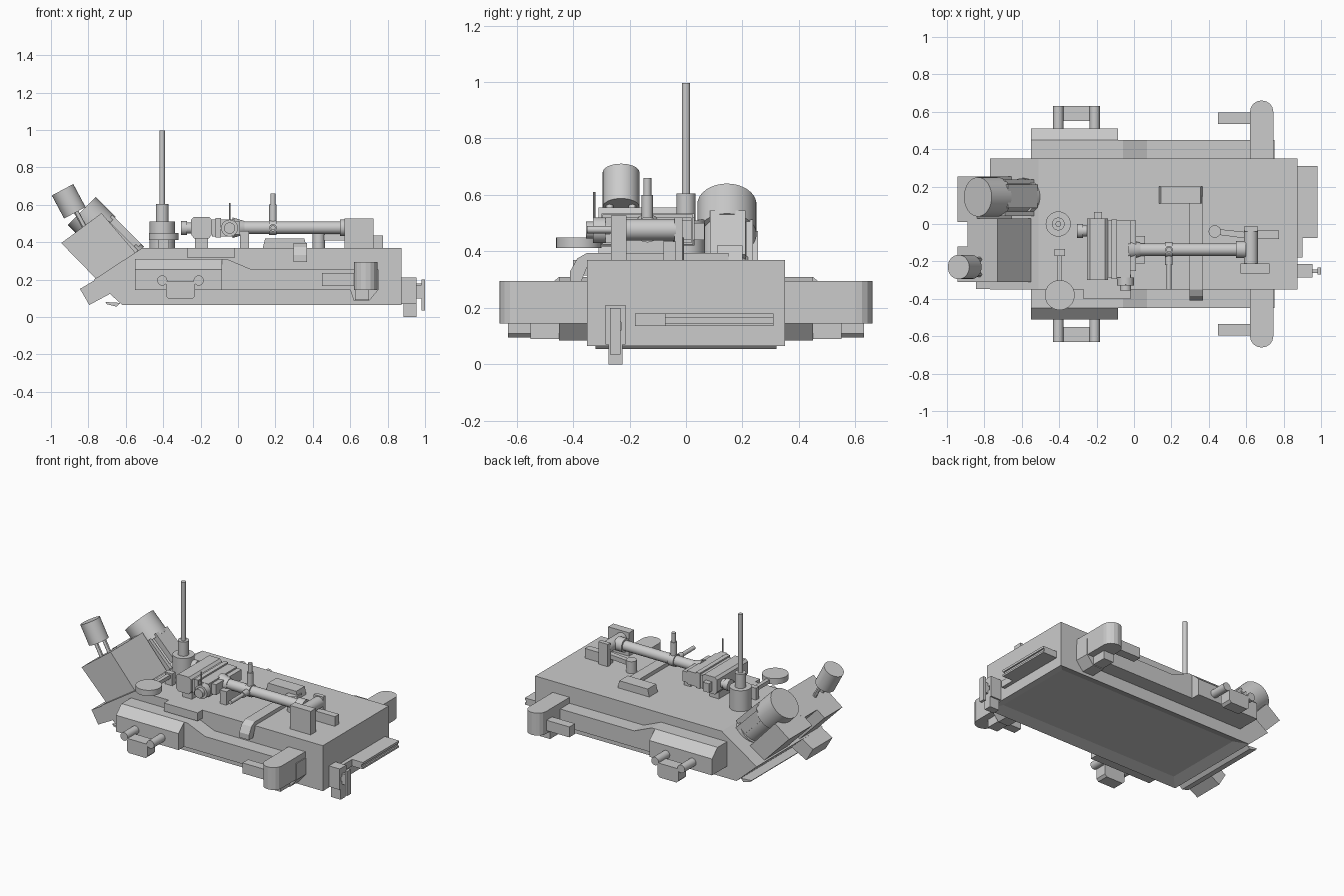
import bpy, bmesh, math
from mathutils import Vector

if "Cube" in bpy.data.objects:
    bpy.data.objects.remove(bpy.data.objects["Cube"])


def finish(name, bm, smooth=False):
    bmesh.ops.recalc_face_normals(bm, faces=bm.faces)
    me = bpy.data.meshes.new(name)
    bm.to_mesh(me)
    bm.free()
    ob = bpy.data.objects.new(name, me)
    bpy.context.collection.objects.link(ob)
    if smooth:
        bpy.ops.object.select_all(action='DESELECT')
        ob.select_set(True)
        bpy.context.view_layer.objects.active = ob
        bpy.ops.object.shade_smooth_by_angle(angle=math.radians(30))
    return ob


def prism(name, pts, a, b, axis='y', inset=None):
    """Extrude a 2D profile along one axis from a to b."""
    put = {'x': lambda p, t: (t, p[0], p[1]),
           'y': lambda p, t: (p[0], t, p[1]),
           'z': lambda p, t: (p[0], p[1], t)}[axis]
    bm = bmesh.new()
    lo = [bm.verts.new(put(p, a)) for p in pts]
    hi = [bm.verts.new(put(p, b)) for p in pts]
    n = len(pts)
    bm.faces.new(lo)
    bm.faces.new(hi[::-1])
    for i in range(n):
        j = (i + 1) % n
        bm.faces.new((lo[i], lo[j], hi[j], hi[i]))
    if inset:
        bmesh.ops.recalc_face_normals(bm, faces=bm.faces)
        bottom = min(bm.faces, key=lambda f: f.normal.z)
        bmesh.ops.inset_region(bm, faces=[bottom], thickness=inset)
        for v in bottom.verts:
            v.co.z += 0.025
    return finish(name, bm)


def box(name, x0, x1, y0, y1, z0, z1):
    return prism(name, [(x0, y0), (x1, y0), (x1, y1), (x0, y1)], z0, z1, 'z')


def cyl(name, p, q, r, r2=None, seg=32):
    p, q = Vector(p), Vector(q)
    bm = bmesh.new()
    bmesh.ops.create_cone(bm, cap_ends=True, segments=seg, radius1=r,
                          radius2=r if r2 is None else r2, depth=(q - p).length)
    rot = (q - p).to_track_quat('Z', 'Y')
    for v in bm.verts:
        v.co = rot @ v.co + (p + q) / 2
    return finish(name, bm, True)


# Main hull with recessed underside
prism('hull', [(-.62, .065), (.875, .065), (.875, .37), (-.51, .37), (-.77, .2)],
      -.35, .35, inset=.1)
prism('underside_lip', [(-.71, .08), (-.70, .068), (-.65, .055), (-.63, .075)], -.32, .32)

# Side pods, rails and bumpers, mirrored
for s, side in ((-1, 'front'), (1, 'rear')):
    def sb(name, x0, x1, y0, y1, z0, z1):
        return box(f'{side}_{name}', x0, x1, s * y0, s * y1, z0, z1)
    prism(side + '_pod', [(s * .34, .31), (s * .45, .31), (s * .51, .255),
                          (s * .51, .145), (s * .34, .145)], -.55, -.085, 'x')
    prism(side + '_rail', [(-.085, .31), (-.06, .31), (.07, .255), (.75, .255),
                           (.75, .145), (.70, .085), (.62, .085), (.60, .145), (-.085, .145)],
          s * .34, s * .45)
    r = .06
    arc = [(.62 + r - r * math.cos(t), s * (.60 + r * math.sin(t)))
           for t in [i * math.pi / 8 for i in range(5)]]
    arc2 = [(.745 - r + r * math.sin(t), s * (.60 + r * math.cos(t)))
            for t in [i * math.pi / 8 for i in range(5)]]
    prism(side + '_outrigger', [(.62, s * .34)] + arc + arc2 + [(.745, s * .34)],
          .145, .295, 'z')
    sb('outrigger_foot', .625, .70, .44, .55, .09, .15)
    sb('outrigger_bar', .45, .63, .535, .595, .165, .235)
    for i, x in enumerate((-.405, -.21)):
        cyl(f'{side}_bumper_rod_{i}', (x, s * .5, .195), (x, s * .63, .195), .027)
    prism(side + '_bumper_block', [(-.385, .11), (-.37, .095), (-.245, .095), (-.23, .11),
                                   (-.23, .19), (-.385, .19)], s * .55, s * .63)

# Tilted gearbox at the left end, with a notch between its two halves
A, B, C, D = (-.945, .395), (-.73, .555), (-.55, .345), (-.755, .2)
prism('gearbox_front', [A, B, C, D], -.31, -.12)
prism('gearbox_middle', [(-.89, .436), B, C, (-.70, .24)], -.12, .03)
prism('gearbox_rear', [A, (-.84, .473), (-.65, .27), D], .01, .255)
prism('lower_tilted_block', [(-.845, .15), (-.755, .203), (-.58, .25), (-.58, .18), (-.795, .064)],
      -.347, -.14)

# Small upright cylinder on two stems
d = Vector((.47, 0, -.88))
top = Vector((-.938, -.23, .68))
cyl('small_cylinder', top, top + d * .14, .065)
for y in (-.04, .04):
    o = Vector((.01, y, 0))
    cyl('cylinder_stem', top + o + d * .13, top + o + d * .32, .013, seg=12)

# Tilted motor: bell, barrel, terminal box, flange
u, n = Vector((.707, 0, -.707)), Vector((.707, 0, .707))
m = Vector((-.835, .145, .566))
cyl('motor_bell', m, m + u * .15, .105)
cyl('motor_barrel', m + u * .14, m + u * .37, .088)
cyl('motor_flange', m + u * .33, m + u * .37, .1)
q = [m + u * a + n * b for a, b in ((.13, .03), (.13, .1), (.35, .1), (.35, .03))]
prism('motor_terminal_box', [(v.x, v.z) for v in q], .085, .21)
for y in (.055, .225):
    c = [m + u * a + n * b for a, b in ((.14, .0), (.14, .065), (.36, .065), (.36, .0))]
    prism('motor_side_rib', [(v.x, v.z) for v in c], y - .012, y + .012)

# Mast
cyl('mast_base', (-.405, 0, .36), (-.405, 0, .51), .067)
cyl('mast_collar', (-.405, 0, .50), (-.405, 0, .605), .034)
cyl('mast_rod', (-.405, 0, .60), (-.405, 0, .997), .015, seg=20)

# Round pad on an arm
cyl('round_pad', (-.397, -.38, .412), (-.397, -.38, .45), .08)
box('pad_arm', -.41, -.384, -.31, -.16, .415, .44)
box('pad_arm_mount', -.425, -.37, -.17, -.135, .36, .45)
box('pad_bracket', -.27, -.02, -.40, -.34, .315, .37)

# Drive unit on the deck
prism('drive_block', [(-.25, .44), (-.235, .42), (-.155, .42), (-.14, .44), (-.14, .52),
                      (-.155, .535), (-.235, .535), (-.25, .52)], -.30, .03)
box('drive_foot', -.23, -.16, -.26, -.02, .36, .43)
box('drive_rear_lug', -.215, -.17, .02, .065, .44, .5)
cyl('drive_stub', (-.275, -.037, .475), (-.24, -.037, .475), .03)
cyl('drive_knob', (-.305, -.037, .475), (-.272, -.037, .475), .037)
box('clutch_housing', -.14, -.02, -.285, .02, .43, .52)
box('clutch_plate_a', -.12, -.09, -.295, .025, .425, .53)
box('clutch_plate_b', -.03, .012, -.25, .02, .44, .51)
cyl('clutch_cross_shaft', (-.045, -.355, .475), (-.045, -.27, .475), .03)
cyl('clutch_wheel', (-.045, -.33, .475), (-.045, -.285, .475), .045)
cyl('indicator_pin', (-.045, -.325, .5), (-.045, -.325, .61), .004, seg=8)
box('shaft_support', .012, .06, -.21, -.065, .36, .46)

# Long shaft and its handle
cyl('shaft_cone', (-.03, -.137, .477), (.035, -.137, .477), .055, .036)
cyl('shaft', (0, -.137, .477), (.56, -.137, .477), .033)
cyl('shaft_end_collar', (.545, -.137, .477), (.6, -.137, .477), .045)
cyl('handle_ring', (.165, -.137, .477), (.205, -.137, .477), .04)
cyl('handle_lower', (.187, -.137, .5), (.187, -.137, .6), .02, seg=20)
cyl('handle_upper', (.187, -.137, .59), (.187, -.137, .66), .014, seg=20)
cyl('side_lever_root', (.187, -.13, .477), (.187, -.22, .477), .02, seg=16)
cyl('side_lever', (.187, -.2, .477), (.187, -.35, .477), .013, seg=16)

# Right-hand shaft bearing and lever
cyl('bearing_cylinder', (.625, -.22, .477), (.625, -.035, .477), .038)
box('bearing_plate', .57, .725, -.265, -.21, .36, .527)
box('bearing_bar', .6, .775, -.08, -.035, .36, .435)
box('bearing_rear_plate', .59, .66, -.04, -.012, .36, .52)
cyl('deck_post', (.432, -.04, .36), (.432, -.04, .45), .033)
prism('lever_bar', [(.43, -.025), (.62, -.045), (.62, -.08), (.43, -.055)], .41, .44, 'z')

# L-shaped strap that folds over the front edge
prism('strap_block', [(.13, .36), (.145, .42), (.355, .42), (.37, .36)], .11, .2)
prism('strap', [(.15, .36), (.15, .395), (-.35, .395), (-.385, .375), (-.41, .33), (-.41, .295),
                (-.37, .295), (-.345, .36)], .297, .37, 'x')

# Right end: slotted shelf and hanging hitch
box('end_shelf_upper', .86, .98, -.075, .31, .165, .18)
box('end_shelf_lower', .86, .98, -.075, .31, .135, .147)
box('end_shelf_core', .86, .97, -.075, .31, .14, .17)
box('end_shelf_tab', .86, .90, -.18, -.07, .135, .18)
box('hitch_head', .86, .955, -.285, -.215, .15, .21)
for y in (-.285, -.23):
    box('hitch_cheek', .875, .955, y, y + .015, .07, .16)
box('hitch_leg', .885, .955, -.275, -.225, 0, .12)
box('hitch_link', .94, .985, -.262, -.242, .1, .17)
box('hitch_plate', .982, 1.0, -.27, -.232, .035, .2)
